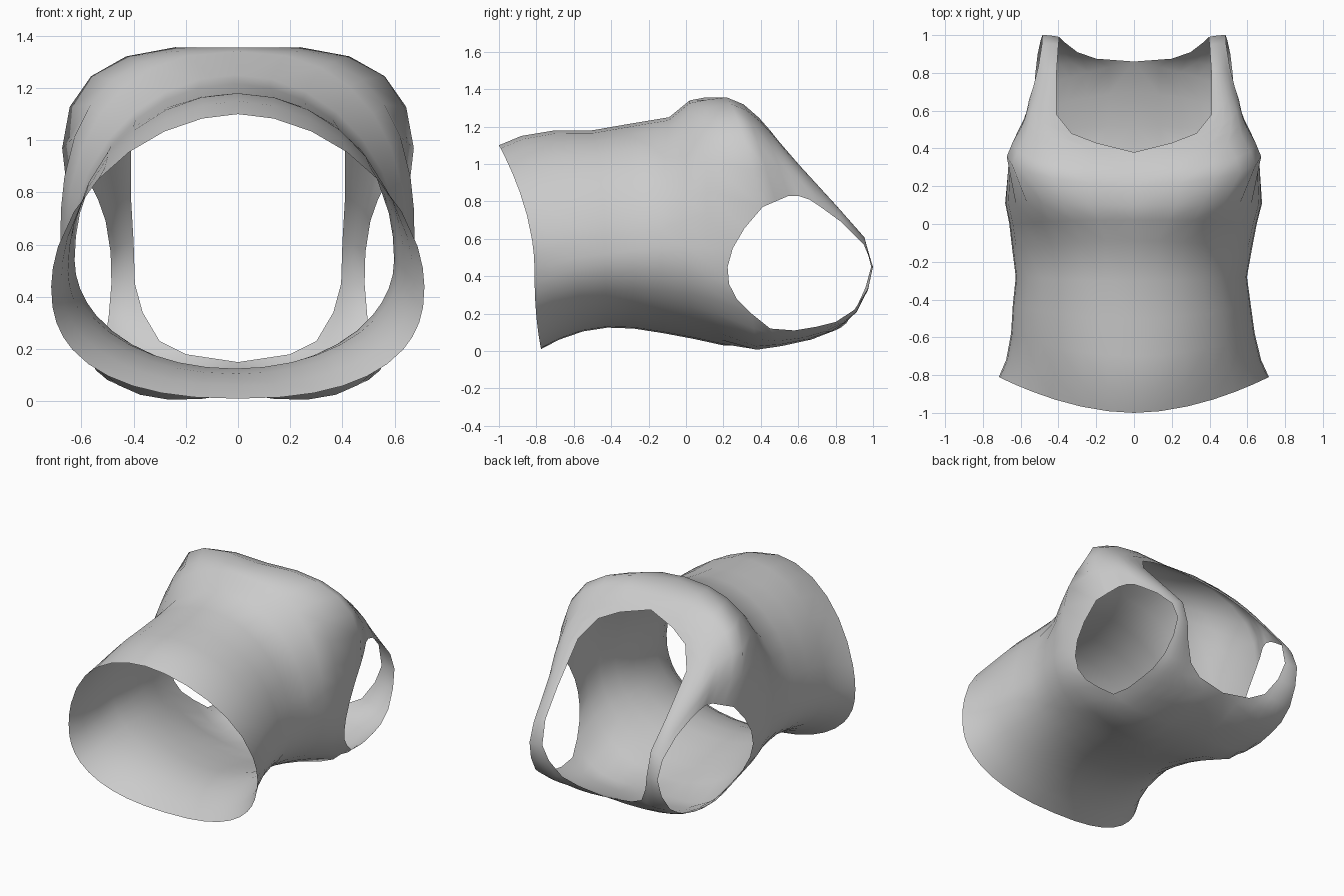
import bpy, bmesh, math
from mathutils import Vector

if "Cube" in bpy.data.objects:
    bpy.data.objects.remove(bpy.data.objects["Cube"])

N = 6  # segments in each third (front, side, back) of a half section


def bezier(a, c, b):
    a, c, b = Vector(a), Vector(c), Vector(b)
    return [a * (1 - t) ** 2 + c * 2 * t * (1 - t) + b * t * t
            for t in (i / N for i in range(N + 1))]


def spow(v, p):
    return math.copysign(abs(v) ** p, v)


def ring(yf, ys, yb, w, zt, zc, zb, nt, nb):
    """Half section of the torso from front centre round to back centre."""
    stops = [90, 15, -30, -90]
    angles = [stops[k] + (stops[k + 1] - stops[k]) * i / N
              for k in range(3) for i in range(N)] + [-90]
    pts = []
    for deg in angles:
        c, s = math.cos(math.radians(deg)), math.sin(math.radians(deg))
        e = 2 / (nt if s > 0 else nb)
        h = spow(s, e)
        z = zc + h * ((zt - zc) if s > 0 else (zc - zb))
        y = ys + ((yf if s > 0 else yb) - ys) * s * s
        pts.append(Vector((w * max(c, 0) ** e, y, z)))
    return pts


# front panel rows: centre line or neck edge, bulge, armhole edge
front = [bezier(*r) for r in [
    ((0, .20, 1.35), (.80, .24, 1.43), (.65, .41, .77)),
    ((0, .30, 1.315), (.77, .31, 1.38), (.62, .48, .80)),
    ((0, .38, 1.25), (.70, .40, 1.28), (.585, .55, .83)),
    ((.20, .43, 1.20), (.64, .47, 1.18), (.567, .60, .83)),
    ((.33, .48, 1.14), (.59, .55, 1.07), (.555, .66, .81)),
    ((.41, .58, 1.02), (.52, .66, .95), (.535, .72, .77)),
    ((.41, .80, .78), (.46, .82, .77), (.507, .83, .69)),
    ((.40, .95, .61), (.44, .96, .61), (.488, .95, .57)),
    ((.395, .99, .45), (.44, 1.0, .45), (.485, 1.0, .45))]]

# back panel rows: armhole edge, bulge, centre line or neck edge
back = [bezier(*r) for r in [
    ((.58, .35, .20), (.46, .39, -.065), (0, .37, .03)),
    ((.545, .45, .12), (.44, .52, -.01), (0, .52, .04)),
    ((.535, .58, .11), (.43, .66, .03), (0, .70, .08)),
    ((.53, .70, .13), (.42, .77, .07), (0, .86, .15)),
    ((.522, .80, .155), (.42, .85, .13), (.20, .875, .18)),
    ((.51, .90, .22), (.42, .92, .19), (.30, .91, .23)),
    ((.495, .97, .33), (.44, .98, .32), (.365, .96, .34))]]
back.append(front[-1][::-1])

# torso rows from hem to chest, closed off by the row under the armholes
torso = [ring(*r) for r in [
    (-1.0, -.81, -.775, .715, 1.10, .44, .01, 1.85, 2.4),
    (-.88, -.72, -.68, .675, 1.15, .46, .06, 1.9, 2.2),
    (-.70, -.58, -.55, .645, 1.18, .50, .105, 2.0, 2.1),
    (-.50, -.43, -.42, .63, 1.18, .52, .125, 2.1, 2.0),
    (-.30, -.28, -.28, .612, 1.215, .54, .12, 2.05, 2.0),
    (-.09, -.13, -.12, .635, 1.25, .56, .095, 2.0, 2.0),
    (.02, .0, .04, .655, 1.34, .56, .065, 2.4, 2.05),
    (.10, .11, .20, .68, 1.355, .55, .03, 2.8, 2.15)]]
armpit = bezier((.65, .41, .77), (.71, .065, .415), (.58, .35, .20))
torso.append(front[0] + armpit[1:-1] + back[0])

bm = bmesh.new()
for rows in (torso, front, back):
    grid = [[bm.verts.new(p) for p in row] for row in rows]
    for lo, hi in zip(grid, grid[1:]):
        for i in range(len(lo) - 1):
            bm.faces.new((lo[i], lo[i + 1], hi[i + 1], hi[i]))

# mirrored other half
geom = bmesh.ops.duplicate(bm, geom=bm.verts[:] + bm.edges[:] + bm.faces[:])["geom"]
for v in [g for g in geom if isinstance(g, bmesh.types.BMVert)]:
    v.co.x = -v.co.x
bmesh.ops.reverse_faces(bm, faces=[g for g in geom if isinstance(g, bmesh.types.BMFace)])
bmesh.ops.remove_doubles(bm, verts=bm.verts[:], dist=.002)

# waist sways slightly to one side
for v in bm.verts:
    v.co.x -= .014 * math.exp(-((v.co.y + .3) / .3) ** 2)

mesh = bpy.data.meshes.new("tank_top")
bm.to_mesh(mesh)
bm.free()
for p in mesh.polygons:
    p.use_smooth = True
fabric = bpy.data.materials.new("light_grey_fabric")
fabric.diffuse_color = (.6, .6, .6, 1)
fabric.use_nodes = True
fabric.node_tree.nodes["Principled BSDF"].inputs["Base Color"].default_value = fabric.diffuse_color
mesh.materials.append(fabric)
top = bpy.data.objects.new("tank_top", mesh)
bpy.context.collection.objects.link(top)
